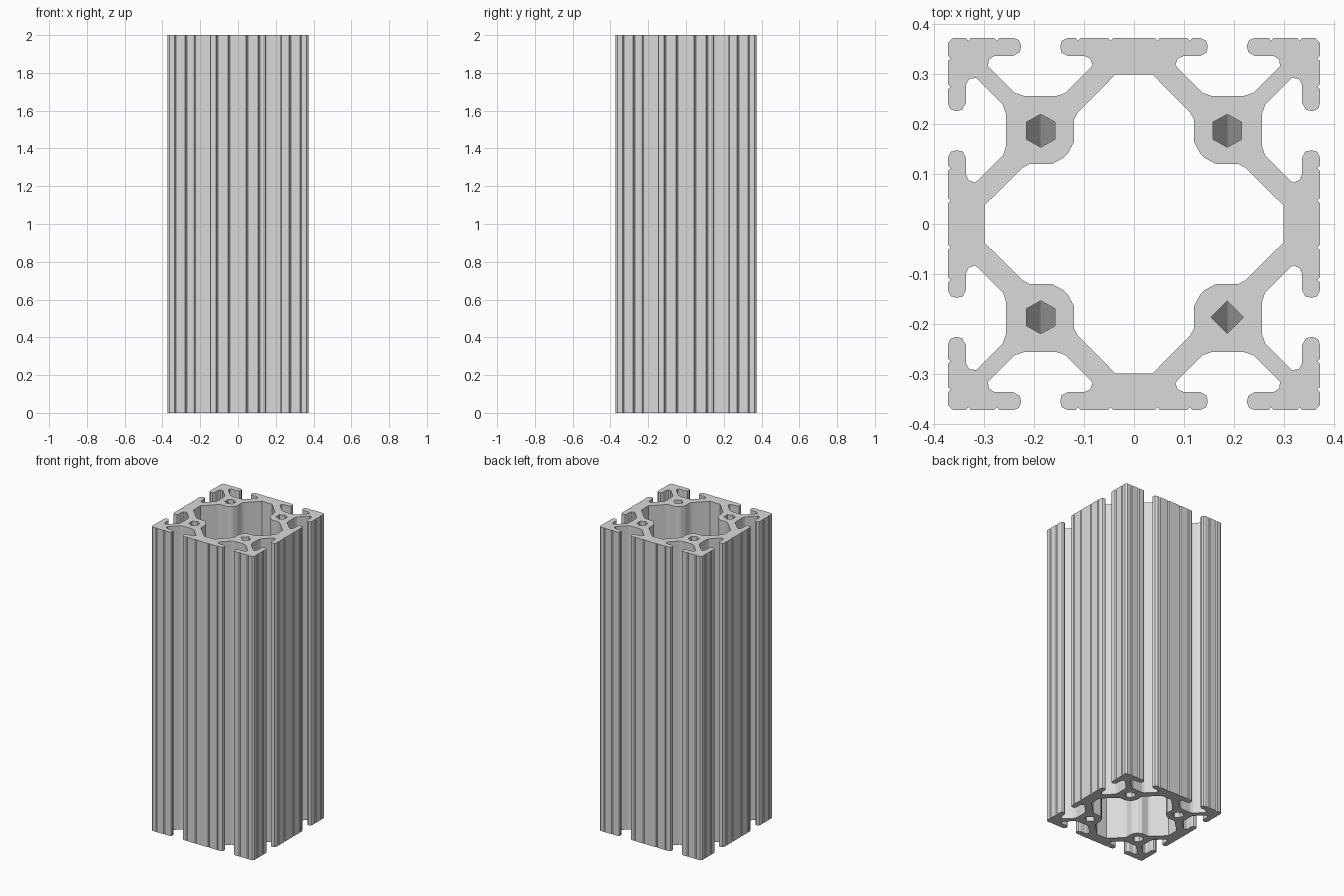
import bpy
import bmesh

cube = bpy.data.objects.get("Cube")
if cube:
    bpy.data.objects.remove(cube, do_unlink=True)

HEIGHT = 2.0
EDGE = 0.373      # half width of the bar
CORE = 0.187      # offset of the four screw bores


def notch(x):
    """Fine V groove in the outer face."""
    return [(x - 0.005, EDGE), (x, EDGE - 0.006), (x + 0.005, EDGE)]


def eightfold(octant):
    """Mirror an octant over the diagonal, then turn it four times."""
    quarter = octant + [(y, x) for x, y in reversed(octant)]
    loop = []
    for _ in range(4):
        loop += quarter
        quarter = [(y, -x) for x, y in quarter]
    return loop


# Outer outline: from the face centre, through the T-slot, to the corner
outer = eightfold(
    notch(0.047) + notch(0.112)
    + [(0.133, EDGE), (0.145, 0.367), (0.148, 0.355), (0.145, 0.343),
       (0.133, 0.337), (0.1, 0.337), (0.088, 0.332), (0.083, 0.319),
       (0.09, 0.31), (0.137, 0.263), (0.155, 0.257), (0.221, 0.257),
       (0.239, 0.263), (0.293, 0.317), (0.291, 0.33), (0.28, 0.337),
       (0.242, 0.337), (0.229, 0.345), (0.226, 0.357), (0.231, 0.369),
       (0.242, EDGE)]
    + notch(0.275) + notch(0.332) + [(0.363, EDGE)])

# Central cavity outline
cavity = eightfold([(0.037, 0.3), (0.113, 0.223), (0.12, 0.21),
                    (0.12, 0.165), (0.133, 0.141)])

bm = bmesh.new()
rims = {0.0: [], HEIGHT: []}


def ring(points, z):
    """Closed loop of vertices whose edges border an end cap."""
    verts = [bm.verts.new((x, y, z)) for x, y in points]
    for a, b in zip(verts, verts[1:] + verts[:1]):
        rims[z].append(bm.edges.new((a, b)))
    return verts


# Straight walls
for outline in (outer, cavity):
    low, high = ring(outline, 0.0), ring(outline, HEIGHT)
    for i in range(len(low)):
        j = (i + 1) % len(low)
        bm.faces.new((low[i], low[j], high[j], high[i]))

# Screw bores, closing to a ridge halfway along the bar
for sx in (-1, 1):
    for sy in (-1, 1):
        cx, cy = sx * CORE, sy * CORE
        if sx > 0 and sy < 0:
            half = [(0.033, 0)]
        else:
            half = [(0.029, 0.017), (0.029, -0.017)]
        shape = ([(0, 0.033)] + half + [(0, -0.033)]
                 + [(-x, y) for x, y in reversed(half)])
        n = len(half)
        for z in rims:
            mouth = ring([(cx + x, cy + y) for x, y in shape], z)
            north, south = [bm.verts.new((cx, cy + y, HEIGHT / 2))
                            for y in (0.033, -0.033)]
            top, bottom = mouth[0], mouth[n + 1]
            for side in (mouth[1:n + 1], mouth[:n + 1:-1]):
                bm.faces.new((top, side[0], north))
                bm.faces.new((bottom, side[-1], south))
                bm.faces.new(side + [south, north])
bmesh.ops.remove_doubles(
    bm, verts=[v for v in bm.verts if abs(v.co.z - HEIGHT / 2) < 0.01], dist=1e-5)

# End caps
for z, edges in rims.items():
    bmesh.ops.triangle_fill(bm, edges=edges, use_beauty=True,
                            normal=(0, 0, 1 if z else -1))
bmesh.ops.recalc_face_normals(bm, faces=bm.faces)

mesh = bpy.data.meshes.new("slotted_bar")
bm.to_mesh(mesh)
bm.free()
bar = bpy.data.objects.new("slotted_bar", mesh)
bpy.context.collection.objects.link(bar)

# Light grey metal
grey = bpy.data.materials.new("light_grey")
grey.use_nodes = True
colour = (0.7, 0.7, 0.7, 1.0)
grey.diffuse_color = colour
grey.node_tree.nodes["Principled BSDF"].inputs["Base Color"].default_value = colour
mesh.materials.append(grey)
